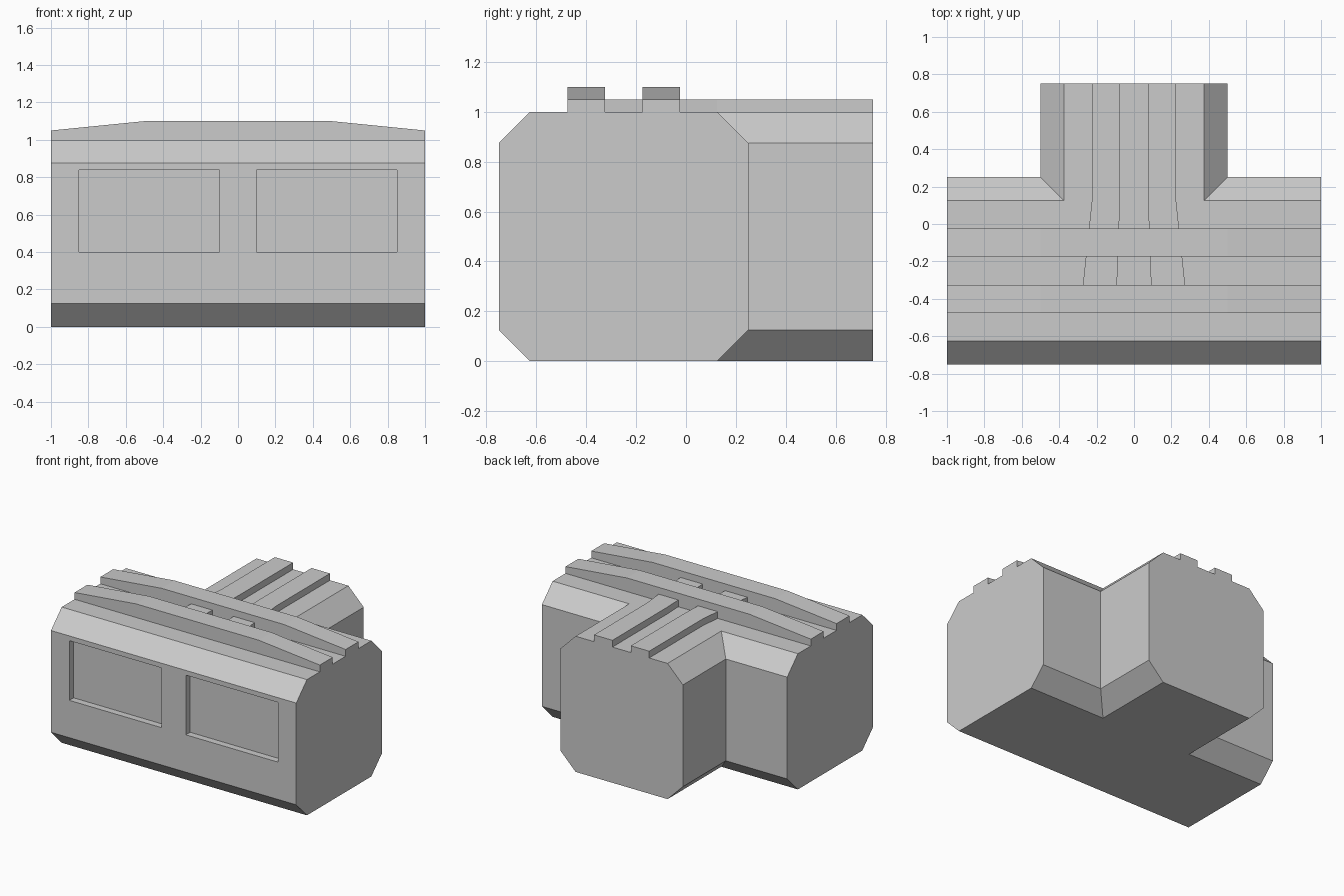
import bpy
from mathutils import Vector

if "Cube" in bpy.data.objects:
    bpy.data.objects.remove(bpy.data.objects["Cube"])


def loft(name, sections):
    """Closed solid through a row of matching cross-sections."""
    n = len(sections[0])
    verts = [p for s in sections for p in s]
    faces = [tuple(range(n)), tuple(range(len(verts) - n, len(verts)))]
    for k in range(len(sections) - 1):
        for i in range(n):
            a, b = k * n + i, k * n + (i + 1) % n
            faces.append((a, b, b + n, a + n))
    mesh = bpy.data.meshes.new(name)
    mesh.from_pydata(verts, [], faces)
    obj = bpy.data.objects.new(name, mesh)
    bpy.context.collection.objects.link(obj)
    bpy.context.view_layer.objects.active = obj
    bpy.ops.object.select_all(action='DESELECT')
    obj.select_set(True)
    bpy.ops.object.mode_set(mode='EDIT')
    bpy.ops.mesh.select_all(action='SELECT')
    bpy.ops.mesh.normals_make_consistent(inside=False)
    bpy.ops.object.mode_set(mode='OBJECT')
    return obj


def boolean(target, tool, operation):
    mod = target.modifiers.new(operation, 'BOOLEAN')
    mod.operation, mod.object, mod.solver = operation, tool, 'EXACT'
    bpy.context.view_layer.objects.active = target
    bpy.ops.object.modifier_apply(modifier=mod.name)
    bpy.data.objects.remove(tool, do_unlink=True)


def box(name, x0, x1, y0, y1, z0, z1):
    return loft(name, [[(x, y0, z0), (x, y1, z0), (x, y1, z1), (x, y0, z1)] for x in (x0, x1)])


# Chamfered tunnel outline, 1 x 1 with 0.125 corners
C = 0.125
outline = [(-0.5 + C, 0), (0.5 - C, 0), (0.5, C), (0.5, 1 - C),
           (0.5 - C, 1), (-0.5 + C, 1), (-0.5, 1 - C), (-0.5, C)]

# T-shaped corridor body: main hall plus rear branch
body = loft("corridor_body", [[(x, u - 0.25, z) for u, z in outline] for x in (-1, 1)])
branch = loft("branch", [[(u, y, z) for u, z in outline] for y in (-0.25, 0.75)])
boolean(body, branch, 'UNION')

# Two recessed front windows
for x0, x1 in ((-0.85, -0.1), (0.1, 0.85)):
    boolean(body, box("window_cutter", x0, x1, -0.9, -0.70, 0.4, 0.84), 'DIFFERENCE')

# Arched roof ribs running along the main hall
rib_profile = [(-1, 1), (1, 1), (1, 1.05), (0.5, 1.1), (-0.5, 1.1), (-1, 1.05)]
for name, y in (("front_roof_rib", -0.4), ("rear_roof_rib", -0.1)):
    loft(name, [[(x, y + d, z) for x, z in rib_profile] for d in (-0.075, 0.075)])

# Branch roof rails, flaring slightly where they meet the main hall
for name, side in (("left_branch_rail", -1), ("right_branch_rail", 1)):
    sections = []
    for y, flare in ((-0.4, 1.25), (0.125, 1), (0.75, 1)):
        a, b = side * 0.075 * flare, side * 0.225 * flare
        sections.append([(a, y, 1), (b, y, 1), (b, y, 1.05), (a, y, 1.05)])
    loft(name, sections)
